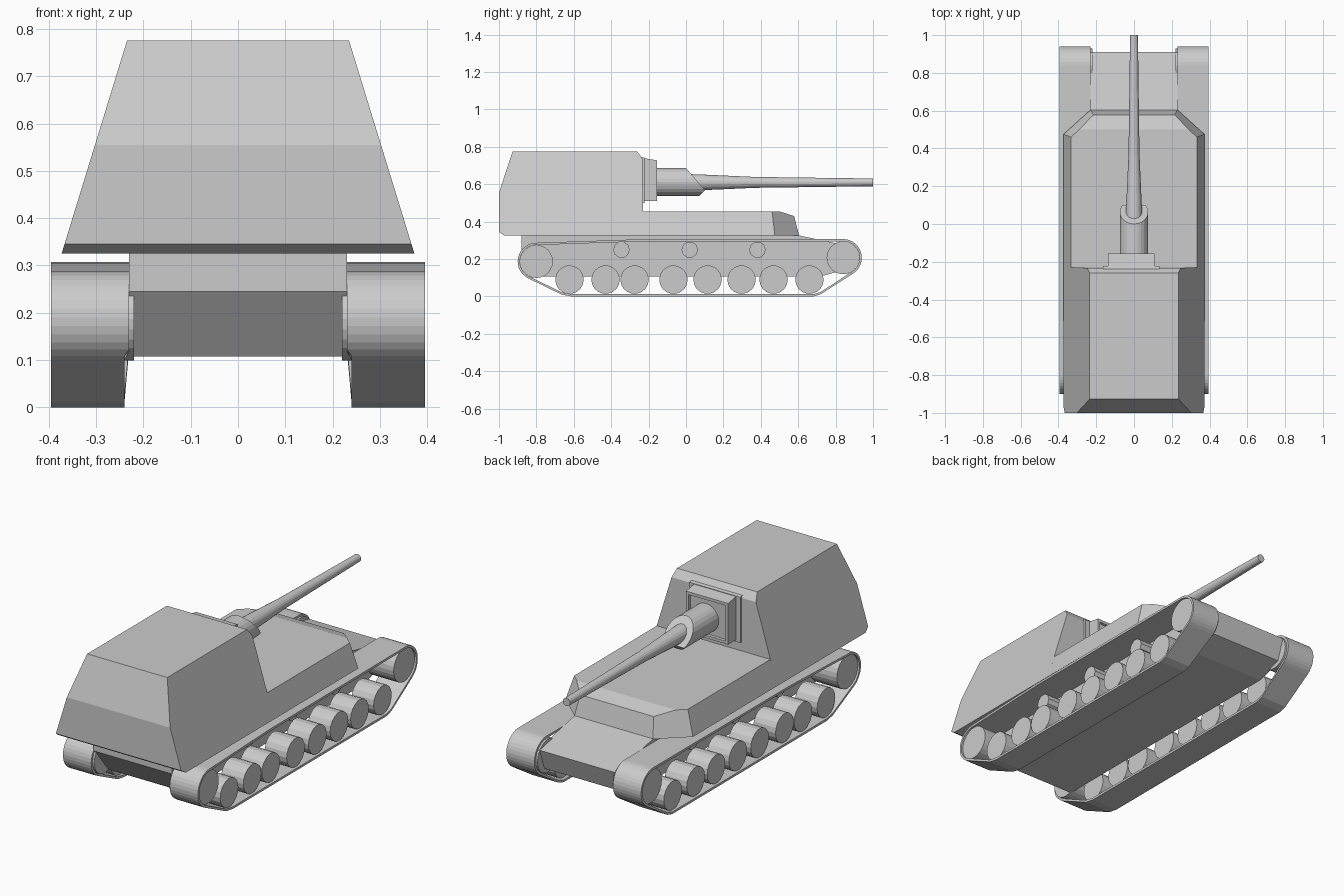
import bpy, bmesh, math
from mathutils import Matrix, Vector

if "Cube" in bpy.data.objects:
    bpy.data.objects.remove(bpy.data.objects["Cube"])


def finish(bm, name, mirror=False):
    bmesh.ops.recalc_face_normals(bm, faces=bm.faces)
    mesh = bpy.data.meshes.new(name)
    bm.to_mesh(mesh)
    bm.free()
    ob = bpy.data.objects.new(name, mesh)
    bpy.context.collection.objects.link(ob)
    if mirror:
        ob.modifiers.new("mirror", 'MIRROR')
    return ob


def prism(name, profile, x0, x1):
    """Side profile (y, z) spanned between x0(z) and x1(z)."""
    bm = bmesh.new()
    a = [bm.verts.new((x0(z), y, z)) for y, z in profile]
    b = [bm.verts.new((x1(z), y, z)) for y, z in profile]
    bm.faces.new(a)
    bm.faces.new(b[::-1])
    for i in range(len(a)):
        j = (i + 1) % len(a)
        bm.faces.new((a[i], b[i], b[j], a[j]))
    return bm


def wheel(name, y, z, r, x0, x1, sides):
    bm = bmesh.new()
    m = Matrix.Translation(((x0 + x1) / 2, y, z)) @ Matrix.Rotation(math.pi / 2, 4, 'Y')
    bmesh.ops.create_cone(bm, cap_ends=True, segments=sides, radius1=r, radius2=r,
                          depth=x1 - x0, matrix=m)
    return finish(bm, name, True)


def lathe_y(stations, z, sides):
    """Round body along y from (y, radius) stations."""
    bm = bmesh.new()
    rings = [[bm.verts.new((r * math.cos(2 * math.pi * k / sides), y,
                            z + r * math.sin(2 * math.pi * k / sides)))
              for k in range(sides)] for y, r in stations]
    for p, q in zip(rings, rings[1:]):
        for k in range(sides):
            n = (k + 1) % sides
            bm.faces.new((p[k], p[n], q[n], q[k]))
    bm.faces.new(rings[0])
    bm.faces.new(rings[-1][::-1])
    return bm


# Lower hull tub
hull = [(-0.88, 0.327), (-0.88, 0.245), (-0.77, 0.107), (0.72, 0.107),
        (0.87, 0.15), (0.91, 0.262), (0.6, 0.327)]
finish(prism("hull", hull, lambda z: -0.23, lambda z: 0.23), "lower_hull")

# Tall rear casemate with sloping sides
slope = lambda z: 0.373 - (z - 0.325) * 0.307
case = [(-1, 0.345), (-0.97, 0.325), (-0.23, 0.325), (-0.232, 0.735),
        (-0.26, 0.775), (-0.927, 0.775), (-1, 0.555)]
finish(prism("casemate", case, lambda z: -slope(z), slope), "casemate")

# Low forward superstructure with cut-off corners
bm = bmesh.new()
half = [(0.373, -0.235, 0.325), (0.373, 0.475, 0.325), (0.23, 0.605, 0.325),
        (0.333, -0.235, 0.455), (0.333, 0.46, 0.455), (0.29, 0.5, 0.455),
        (0.215, 0.578, 0.43)]
for x, y, z in half:
    bm.verts.new((x, y, z))
    bm.verts.new((-x, y, z))
bmesh.ops.convex_hull(bm, input=bm.verts)
bmesh.ops.dissolve_limit(bm, angle_limit=0.02, verts=bm.verts, edges=bm.edges)
finish(bm, "forward_superstructure")

# Gun mount: backing plate and box with recessed face
plate = [(-0.25, 0.5), (-0.222, 0.5), (-0.222, 0.742), (-0.25, 0.748)]
finish(prism("plate", plate, lambda z: -0.163, lambda z: 0.135), "mount_plate")
box = [(-0.24, 0.51), (-0.155, 0.51), (-0.155, 0.728), (-0.24, 0.742)]
bm = prism("box", box, lambda z: -0.138, lambda z: 0.108)
bmesh.ops.recalc_face_normals(bm, faces=bm.faces)
face = max(bm.faces, key=lambda f: f.calc_center_median().y)
bmesh.ops.inset_region(bm, faces=[face], thickness=0.015, use_even_offset=True)
bmesh.ops.inset_region(bm, faces=[face], thickness=0.003, depth=-0.012)
finish(bm, "mount_box")

# Barrel sleeve, cut obliquely at its muzzle end
bm = lathe_y([(-0.2, 0.075), (0.15, 0.075)], 0.612, 24)
for co, no in (((0, 0, 0.687), (0, 0.117, 0.1)), ((0, 0.1, 0.567), (0, 1, -1))):
    cut = bmesh.ops.bisect_plane(bm, geom=bm.verts[:] + bm.edges[:] + bm.faces[:],
                                 plane_co=Vector(co), plane_no=Vector(no).normalized(),
                                 clear_outer=True)
    edges = [e for e in cut["geom_cut"] if isinstance(e, bmesh.types.BMEdge)]
    bmesh.ops.holes_fill(bm, edges=edges)
finish(bm, "barrel_sleeve")

# Tapered barrel
finish(lathe_y([(-0.1, 0.046), (0.06, 0.043), (0.37, 0.029), (0.98, 0.021), (1.0, 0.021)],
               0.61, 20), "gun_barrel")


# Track bands
def outline(t):
    def arc(cy, cz, a0, a1, n=14):
        return [(cy + (0.1 - t) * math.cos(math.radians(a0 + (a1 - a0) * i / n)),
                 cz + (0.1 - t) * math.sin(math.radians(a0 + (a1 - a0) * i / n)))
                for i in range(n + 1)]
    return (arc(0.84, 0.207, -57, 90) + [(-0.3, 0.304 - t)] + arc(-0.8, 0.187, 93, 242)
            + [(-0.665, 0.01 + t), (-0.61, t), (0.68, t), (0.72, 0.012 + t)])


bm = bmesh.new()
loops = [[bm.verts.new((x if x > 0.3 or z > 0.11 else 0.24, y, z)) for y, z in outline(t)]
         for x, t in ((0.23, 0), (0.395, 0), (0.395, 0.012), (0.23, 0.012))]
count = len(loops[0])
for a, b in zip(loops, loops[1:] + loops[:1]):
    for i in range(count):
        j = (i + 1) % count
        bm.faces.new((a[i], a[j], b[j], b[i]))
finish(bm, "tracks", True)

# Running gear
wheel("rear_drive_wheel", -0.8, 0.187, 0.088, 0.22, 0.385, 24)
wheel("front_idler_wheel", 0.84, 0.207, 0.088, 0.22, 0.385, 24)
for y in (-0.623, -0.43, -0.275, -0.067, 0.115, 0.297, 0.468, 0.66):
    wheel("road_wheel", y, 0.09, 0.076, 0.255, 0.385, 18)
for y in (-0.345, 0.02, 0.382):
    wheel("return_roller", y, 0.25, 0.044, 0.22, 0.31, 10)
